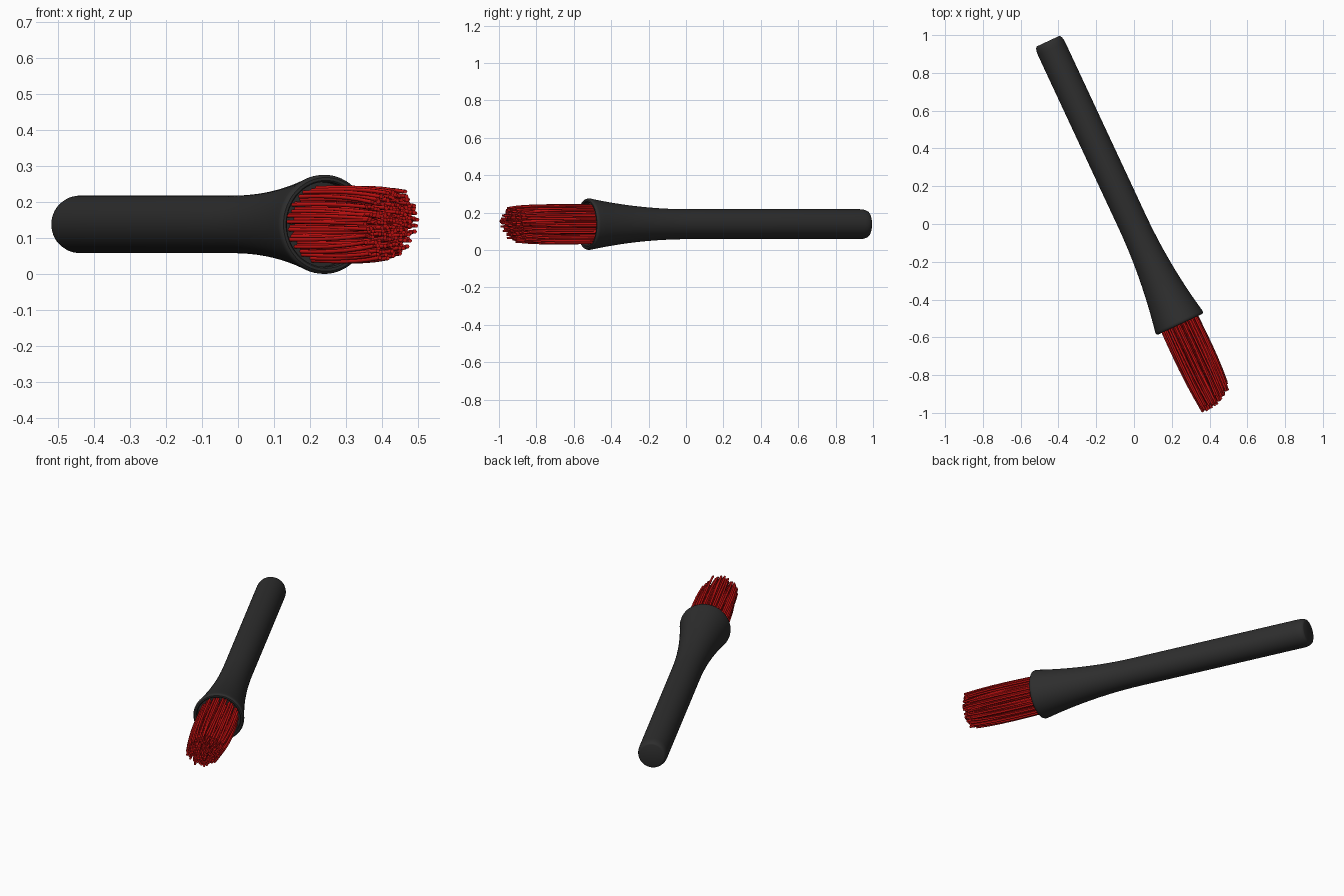
import bpy, bmesh, math, random
from mathutils import Matrix, Vector

if "Cube" in bpy.data.objects:
    bpy.data.objects.remove(bpy.data.objects["Cube"])

random.seed(4)
A = math.radians(25)
# Brush frame: local X across, local Y up, local Z from handle end to bristle tips
FRAME = Matrix(((math.cos(A), 0, math.sin(A), -0.455),
                (math.sin(A), 0, -math.cos(A), 0.968),
                (0, 1, 0, 0.138),
                (0, 0, 0, 1)))


def material(name, color):
    m = bpy.data.materials.new(name)
    m.diffuse_color = color
    m.use_nodes = True
    m.node_tree.nodes["Principled BSDF"].inputs["Base Color"].default_value = m.diffuse_color
    return m


def activate(ob):
    bpy.ops.object.select_all(action='DESELECT')
    ob.select_set(True)
    bpy.context.view_layer.objects.active = ob


def lathe(name, profile, mat, n=64):
    bm = bmesh.new()
    rings = []
    for r, s in profile:
        rings.append([bm.verts.new((r * math.cos(2 * math.pi * i / n),
                                    r * math.sin(2 * math.pi * i / n), s)) for i in range(n)])
    for a, b in zip(rings, rings[1:]):
        for i in range(n):
            j = (i + 1) % n
            bm.faces.new((a[i], a[j], b[j], b[i]))
    bm.faces.new(rings[0][::-1])
    bm.faces.new(rings[-1])
    bm.transform(FRAME)
    bmesh.ops.recalc_face_normals(bm, faces=bm.faces)
    me = bpy.data.meshes.new(name)
    bm.to_mesh(me)
    bm.free()
    ob = bpy.data.objects.new(name, me)
    bpy.context.collection.objects.link(ob)
    me.materials.append(mat)
    activate(ob)
    bpy.ops.object.shade_smooth_by_angle(angle=math.radians(35))
    return ob


# Handle: rounded butt, straight grip, flared socket with a rolled lip and recess
profile = [(0.064, 0.0), (0.070, 0.003), (0.075, 0.012), (0.079, 0.028), (0.080, 0.045)]
for i in range(15):
    t = i / 14
    profile.append((0.080 + 0.057 * t * t, 1.05 + 0.585 * t))
profile += [(0.1375, 1.643), (0.135, 1.650), (0.130, 1.654), (0.122, 1.654),
            (0.118, 1.650), (0.117, 1.625)]
lathe("handle", profile, material("handle_black", (0.027, 0.027, 0.027, 1)))

# Bristles: slightly bowed strands on a sunflower layout, cut to a slanted dome
cu = bpy.data.curves.new("bristles", 'CURVE')
cu.dimensions = '3D'
cu.bevel_depth = 0.006
cu.bevel_resolution = 1
cu.use_fill_caps = True
COUNT = 230
for k in range(COUNT):
    rho = math.sqrt((k + 0.5) / COUNT)
    ang = k * 2.39996 + random.uniform(-0.1, 0.1)
    ux, uy = rho * math.cos(ang), rho * math.sin(ang)
    end = (2.10 - 0.03 * ux + 0.018 * uy - 0.025 * rho * rho + random.uniform(-0.02, 0.02))
    dx, dy = random.uniform(-0.008, 0.008), random.uniform(-0.008, 0.008)
    sp = cu.splines.new('POLY')
    sp.points.add(6)
    for i in range(7):
        t = i / 6
        r = 0.104 + 0.010 * t - 0.021 * t ** 3
        p = FRAME @ Vector((ux * r + dx * t * t, uy * r + dy * t * t, 1.61 + (end - 1.61) * t))
        sp.points[i].co = (*p, 1)
    sp.use_smooth = True
bristles = bpy.data.objects.new("bristles", cu)
bpy.context.collection.objects.link(bristles)
cu.materials.append(material("bristle_red", (0.6, 0.006, 0.006, 1)))
activate(bristles)
bpy.ops.object.convert(target='MESH')
bpy.ops.object.shade_smooth_by_angle(angle=math.radians(65))
